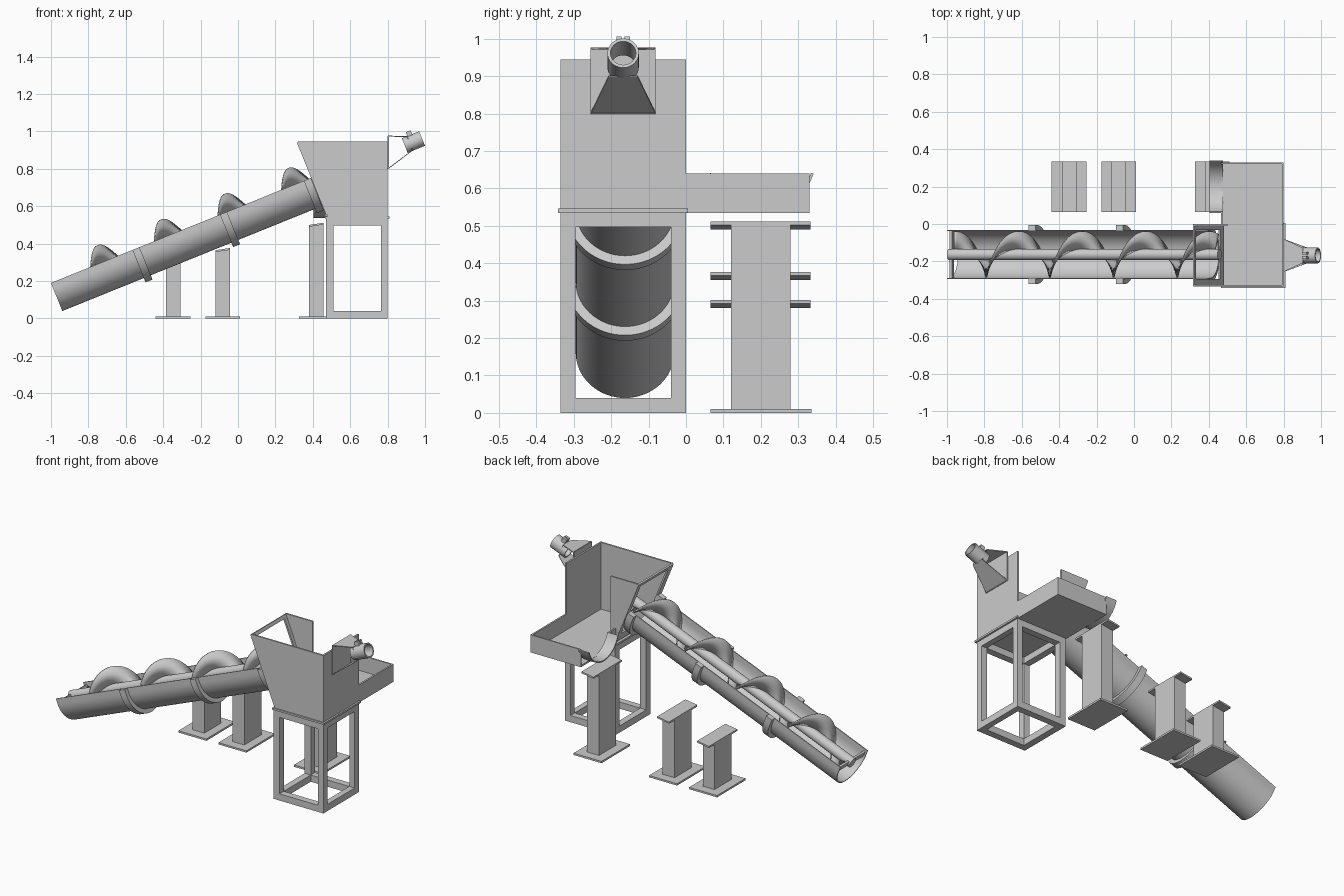
import bpy, bmesh, math
from mathutils import Matrix, Vector

cube = bpy.data.objects.get("Cube")
if cube:
    bpy.data.objects.remove(cube, do_unlink=True)

steel = bpy.data.materials.new("steel grey")
steel.use_nodes = True
GREY = (0.6, 0.6, 0.6, 1)
steel.diffuse_color = GREY
steel.node_tree.nodes["Principled BSDF"].inputs["Base Color"].default_value = GREY

ID = Matrix.Identity(4)
TILT = Matrix.Rotation(math.radians(-22), 4, 'Y')
SCREW = Matrix.Translation((-1.0, -0.163, 0.19)) @ TILT   # x runs up the conveyor
PIPE = Matrix.Translation((0.984, -0.168, 0.962)) @ TILT  # origin at the pipe mouth


def finish(name, bm, matrix=ID, smooth=False, solid=0):
    bmesh.ops.recalc_face_normals(bm, faces=bm.faces)
    mesh = bpy.data.meshes.new(name)
    bm.to_mesh(mesh)
    bm.free()
    mesh.materials.append(steel)
    ob = bpy.data.objects.new(name, mesh)
    bpy.context.scene.collection.objects.link(ob)
    ob.matrix_world = matrix
    if solid:
        mod = ob.modifiers.new("thickness", 'SOLIDIFY')
        mod.thickness = solid
        mod.offset = 0
    if smooth:
        bpy.ops.object.select_all(action='DESELECT')
        ob.select_set(True)
        bpy.context.view_layer.objects.active = ob
        bpy.ops.object.shade_smooth_by_angle(angle=math.radians(35))
    return ob


def box(name, x, y, z, matrix=ID):
    bm = bmesh.new()
    bmesh.ops.create_cube(bm, size=1)
    for v in bm.verts:
        v.co = [(a + b) / 2 + c * (b - a) for c, (a, b) in zip(v.co, (x, y, z))]
    return finish(name, bm, matrix)


def plate(name, outline, y0, y1):
    """Extrude an x-z outline through y."""
    bm = bmesh.new()
    face = bm.faces.new([bm.verts.new((x, y0, z)) for x, z in outline])
    new = bmesh.ops.extrude_face_region(bm, geom=[face])["geom"]
    for v in new:
        if isinstance(v, bmesh.types.BMVert):
            v.co.y = y1
    return finish(name, bm)


def shell(name, outer, inner, x0, x1, matrix, closed=False):
    """Run a thick-walled y-z section along x."""
    bm = bmesh.new()
    loops = [[bm.verts.new((x, y, z)) for y, z in pts]
             for x, pts in ((x0, outer), (x1, outer), (x1, inner), (x0, inner))]
    n = len(outer)
    for i in range(n if closed else n - 1):
        j = (i + 1) % n
        for k in range(4):
            a, b = loops[k], loops[(k + 1) % 4]
            bm.faces.new((a[i], a[j], b[j], b[i]))
    if not closed:
        for i in (0, n - 1):
            bm.faces.new([lp[i] for lp in loops])
    return finish(name, bm, matrix, True)


def arc(r, start, end, n, cz=0.0):
    angles = [math.radians(start + (end - start) * i / n) for i in range(n + 1)]
    return [(r * math.cos(a), cz + r * math.sin(a)) for a in angles]


def u_section(r):
    return [(-r, 0)] + arc(r, 180, 360, 32, -0.03) + [(r, 0)]


# Inclined trough and its saddle rings
shell("trough", u_section(0.132), u_section(0.126), 0, 1.505, SCREW)
for name, s in (("lower_saddle", 0.47), ("middle_saddle", 0.975), ("end_flange", 1.458)):
    shell(name, u_section(0.157), u_section(0.131), s, s + 0.04, SCREW)
box("end_bearing_bar", (0.01, 0.022), (-0.13, 0.13), (-0.045, -0.015), SCREW)

# Screw shaft and spiral flight
bm = bmesh.new()
bmesh.ops.create_cone(bm, cap_ends=True, segments=32, radius1=0.03, radius2=0.03, depth=1.56,
                      matrix=Matrix.Translation((0.78, 0, -0.03)) @ Matrix.Rotation(math.pi / 2, 4, 'Y'))
finish("screw_shaft", bm, SCREW, True)

bm = bmesh.new()
STEPS, PITCH = 200, 0.367
previous = None
for i in range(STEPS + 1):
    s = 0.03 + 1.5 * i / STEPS
    a = 2 * math.pi * (s - 0.215) / PITCH
    pair = [bm.verts.new((s, -r * math.cos(a), -0.03 + r * math.sin(a))) for r in (0.028, 0.124)]
    if previous:
        bm.faces.new((previous[0], previous[1], pair[1], pair[0]))
    previous = pair
finish("screw_flight", bm, SCREW, True, 0.006)

# Support frame under the hopper
X = ((0.47, 0.51), (0.765, 0.80))
Y = ((-0.335, -0.295), (-0.04, 0.0))
Z = ((0.0, 0.04), (0.497, 0.535))
for x in X:
    for y in Y:
        box("frame_post", x, y, (0, 0.535))
    for z in Z:
        box("frame_side_beam", x, (-0.295, -0.04), z)
for y in Y:
    for z in Z:
        box("frame_cross_beam", (0.51, 0.765), y, z)
box("frame_top_plate", (0.465, 0.81), (-0.342, 0.005), (0.535, 0.546))

# Hopper walls
plate("hopper_front_wall", [(0.32, 0.945), (0.80, 0.945), (0.80, 0.546), (0.478, 0.546)],
      -0.335, -0.325)
plate("hopper_back_wall", [(0.32, 0.945), (0.50, 0.945), (0.50, 0.546), (0.478, 0.546)],
      -0.01, 0.0)
box("hopper_end_wall", (0.79, 0.80), (-0.335, 0), (0.546, 0.945))
WALL = (1.5, 1.51)
box("hopper_slant_top", WALL, (-0.17, 0.162), (0.182, 0.203), SCREW)
box("hopper_slant_bottom", WALL, (-0.17, 0.162), (-0.213, -0.16), SCREW)
for y in ((-0.17, -0.131), (0.131, 0.162)):
    box("hopper_slant_side", WALL, y, (-0.16, 0.182), SCREW)

# Side tray with its curved outlet lip
box("tray_floor", (0.465, 0.795), (0, 0.33), (0.535, 0.546))
box("tray_end_wall", (0.79, 0.80), (0, 0.33), (0.535, 0.64))
box("tray_back_wall", (0.465, 0.80), (0.322, 0.33), (0.535, 0.64))
box("tray_inner_wall", (0.465, 0.475), (0, 0.065), (0.535, 0.64))
shell("tray_outlet_lip", arc(0.148, 198, 342, 24), arc(0.141, 198, 342, 24), 0.405, 0.475,
      Matrix.Translation((0, 0.2, 0.685)))

# Pedestals with sloping caps
for x, top in ((-0.385, 0.28), (-0.12, 0.355), (0.38, 0.49)):
    box("pedestal_base", (x - 0.055, x + 0.13), (0.065, 0.335), (0, 0.011))
    e = x + 0.078
    plate("pedestal_column", [(x, 0.01), (e, 0.01), (e, top + 0.012), (x, top)], 0.12, 0.28)
    plate("pedestal_cap", [(x, top), (e, top + 0.012), (e, top + 0.022), (x, top + 0.01)],
          0.065, 0.333)

# Drive mount: flange, open-sided funnel and clamp pipe
bm = bmesh.new()
CORNERS = ((-1, -1), (1, -1), (1, 1), (-1, 1))
big = [bm.verts.new((0.803, -0.168 + 0.087 * a, 0.888 + 0.087 * b)) for a, b in CORNERS]
small = [bm.verts.new(PIPE @ Vector((-0.07, 0.039 * a, 0.039 * b))) for a, b in CORNERS]
sides = [bm.faces.new((big[i], big[(i + 1) % 4], small[(i + 1) % 4], small[i])) for i in range(4)]
windows = [sides[1], sides[3]]
bmesh.ops.inset_individual(bm, faces=windows, thickness=0.027)
bmesh.ops.delete(bm, geom=windows, context='FACES')
finish("mount_funnel", bm, ID, False, 0.005)
box("mount_flange", (0.80, 0.806), (-0.255, -0.081), (0.80, 0.975))
shell("clamp_pipe", arc(0.042, 0, 348.75, 31), arc(0.034, 0, 348.75, 31), -0.1, 0, PIPE, True)
for y in ((-0.018, -0.004), (0.004, 0.018)):
    box("clamp_tab", (-0.068, -0.04), y, (0.038, 0.064), PIPE)
